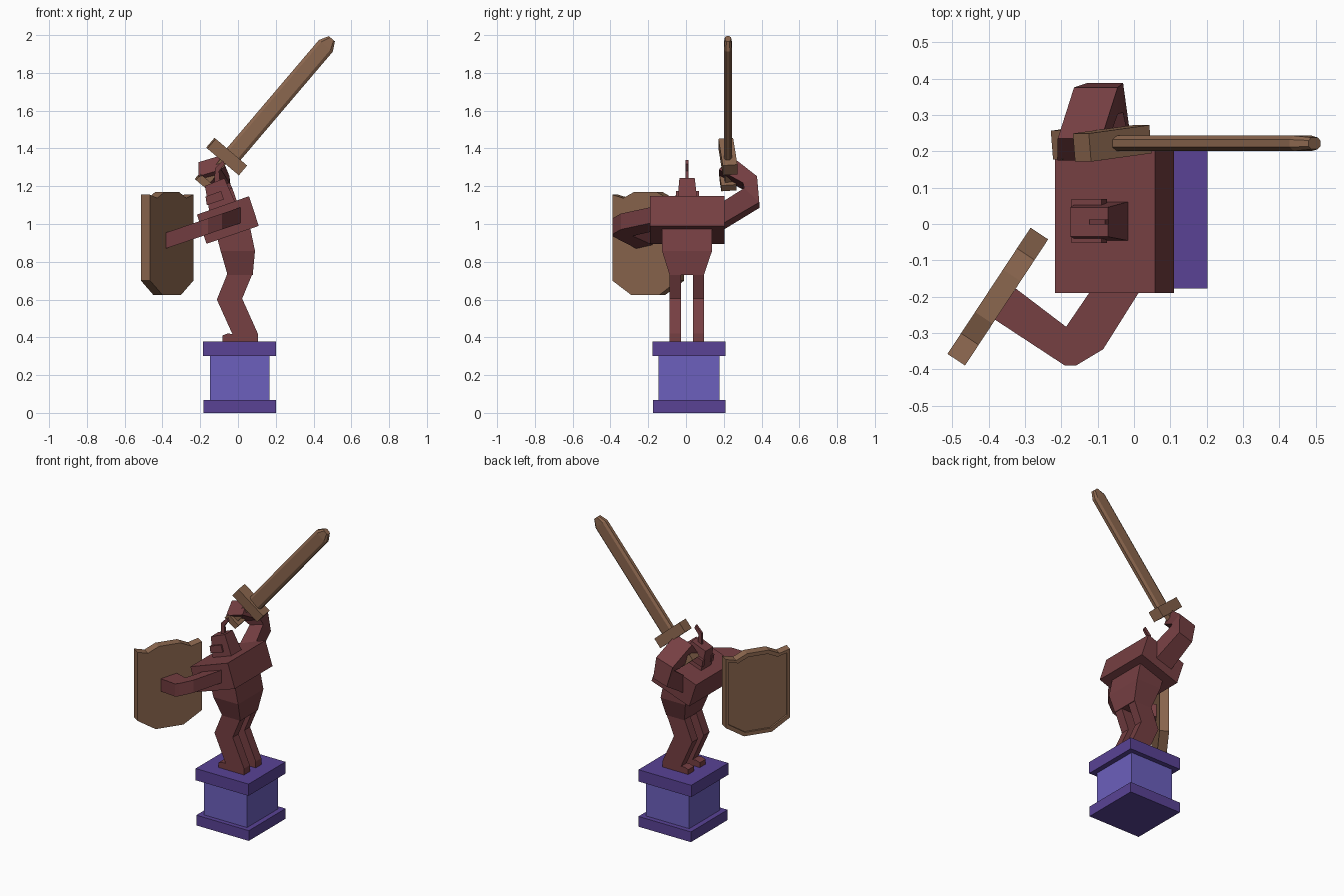
import bpy, bmesh, math
from mathutils import Matrix

if "Cube" in bpy.data.objects:
    bpy.data.objects.remove(bpy.data.objects["Cube"])


def material(name, rgb):
    m = bpy.data.materials.new(name)
    m.diffuse_color = (*rgb, 1)
    m.use_nodes = True
    m.node_tree.nodes["Principled BSDF"].inputs["Base Color"].default_value = m.diffuse_color
    return m


RED = material("dark_red", (0.18, 0.05, 0.055))
BROWN = material("bronze", (0.26, 0.135, 0.077))
VIOLET = material("violet", (0.15, 0.115, 0.51))
TRIM = material("deep_violet", (0.10, 0.055, 0.30))


def loft(name, rings, mat, matrix=None):
    """Skin a solid through matching rings of points and cap both ends."""
    bm = bmesh.new()
    vs = [[bm.verts.new(p) for p in r] for r in rings]
    n = len(vs[0])
    for a, b in zip(vs, vs[1:]):
        for i in range(n):
            j = (i + 1) % n
            bm.faces.new((a[i], a[j], b[j], b[i]))
    bm.faces.new(vs[0][::-1])
    bm.faces.new(vs[-1])
    if matrix:
        bm.transform(matrix)
    bmesh.ops.recalc_face_normals(bm, faces=bm.faces)
    me = bpy.data.meshes.new(name)
    bm.to_mesh(me)
    bm.free()
    ob = bpy.data.objects.new(name, me)
    me.materials.append(mat)
    bpy.context.collection.objects.link(ob)
    return ob


def rect(x0, x1, y0, y1, z, tilt=0):
    """Horizontal rectangle, optionally rising along x."""
    xc = (x0 + x1) / 2
    return [(x, y, z + tilt * (x - xc))
            for x, y in ((x0, y0), (x1, y0), (x1, y1), (x0, y1))]


def box(name, x0, x1, y0, y1, z0, z1, mat, matrix=None):
    return loft(name, [rect(x0, x1, y0, y1, z0), rect(x0, x1, y0, y1, z1)], mat, matrix)


def side_prism(name, profile, y0, y1, mat):
    """Extrude an x-z profile along y."""
    return loft(name, [[(x, y, z) for x, z in profile] for y in (y0, y1)], mat)


# Pedestal
box("pedestal_base", -0.183, 0.202, -0.175, 0.21, 0, 0.068, TRIM)
box("pedestal_block", -0.148, 0.168, -0.145, 0.178, 0.068, 0.3, VIOLET)
box("pedestal_cap", -0.186, 0.202, -0.178, 0.21, 0.3, 0.378, TRIM)

# Legs with feet
leg = [(-0.083, 0.378), (0.105, 0.378), (0.105, 0.42), (0.022, 0.605), (0.078, 0.74),
       (-0.055, 0.74), (-0.112, 0.6), (-0.03, 0.418), (-0.055, 0.42), (-0.083, 0.41)]
side_prism("left_leg", leg, -0.087, -0.026, RED)
side_prism("right_leg", leg, 0.036, 0.095, RED)

# Hips and waist, then the tilted chest
loft("hips_and_waist", [
    rect(-0.055, 0.078, -0.087, 0.095, 0.73),
    rect(-0.092, 0.09, -0.127, 0.138, 0.858),
    rect(-0.13, 0.06, -0.127, 0.138, 1.0)], RED)
side_prism("chest", [(-0.167, 0.895), (0.11, 0.99), (0.058, 1.147), (-0.217, 1.05)],
           -0.19, 0.205, RED)

# Helmeted head with cheek plates and crest
loft("head", [
    rect(-0.15, -0.01, -0.047, 0.063, 1.08, 0.35),
    rect(-0.175, -0.072, -0.035, 0.046, 1.222, 0.4)], RED)
for side, y in (("left", -0.042), ("right", 0.055)):
    side_prism(side + "_cheek_plate",
               [(-0.165, 1.10), (-0.075, 1.13), (-0.09, 1.175), (-0.172, 1.145)],
               y - 0.01, y + 0.014, RED)
side_prism("crest", [(-0.125, 1.21), (-0.095, 1.22), (-0.1, 1.28), (-0.07, 1.318),
                     (-0.08, 1.338), (-0.122, 1.295)], -0.002, 0.013, RED)

# Raised sword arm: rings of outer and inner (y, z) points with an x range
arm = []
for (yo, zo), (yi, zi), x0, x1 in (
        ((0.17, 0.97), (0.17, 1.085), -0.12, 0.0),
        ((0.388, 1.10), (0.308, 1.175), -0.13, -0.03),
        ((0.376, 1.235), (0.302, 1.2), -0.165, -0.045),
        ((0.235, 1.345), (0.175, 1.27), -0.21, -0.09)):
    t = 0.3 * (x1 - x0) / 2
    arm.append([(x0, yo, zo - t), (x1, yo, zo + t), (x1, yi, zi + t), (x0, yi, zi - t)])
loft("sword_arm", arm, RED)

# Shield arm: bent plan shape lying in the tilted chest plane
pairs = [((-0.11, -0.17), (0.025, -0.17)), ((-0.187, -0.283), (-0.085, -0.345)),
         ((-0.187, -0.283), (-0.16, -0.39)), ((-0.187, -0.283), (-0.19, -0.39)),
         ((-0.325, -0.178), (-0.385, -0.262))]
plan = [p[0] for p in (pairs[0], pairs[1], pairs[4])] + [p[1] for p in pairs[::-1]]
loft("shield_arm", [[(x, y, 1.042 + h + 0.34 * x) for x, y in plan]
                    for h in (-0.042, 0.042)], RED)

# Shield: symmetric outline with a recessed front panel
half = [(0.09, 0.625), (0.208, 0.7), (0.208, 1.155), (0.14, 1.137), (0.07, 1.17)]
outline = half + [(-u, z) for u, z in half[::-1]]
place = Matrix.Translation((-0.375, -0.2, 0)) @ Matrix.Rotation(math.atan2(0.835, 0.55), 4, 'Z')


def shield_ring(scale, depth):
    return [(u * scale, depth, 0.9 + (z - 0.9) * scale) for u, z in outline]


loft("shield", [shield_ring(1, -0.029), shield_ring(1, 0.029),
                shield_ring(0.91, 0.029), shield_ring(0.91, 0.016)], BROWN, place)

# Sword, built upright and then leaned over
lean = Matrix.Translation((-0.06, 0.222, 1.357)) @ Matrix.Rotation(math.radians(40.4), 4, 'Y')


def blade_ring(w, core, t, z):
    return [(0.02 + x, y, z) for x, y in (
        (-w, -t / 2), (-core, -t), (core, -t), (w, -t / 2),
        (w, t / 2), (core, t), (-core, t), (-w, t / 2))]


loft("sword_blade", [blade_ring(0.048, 0.032, 0.021, 0),
                     blade_ring(0.048, 0.032, 0.021, 0.787),
                     blade_ring(0.021, 0.012, 0.016, 0.836)], BROWN, lean)
twist = lean @ Matrix.Rotation(math.radians(6), 4, 'Z')
box("sword_guard", -0.11, 0.11, -0.039, 0.039, -0.034, 0.034, BROWN, twist)
box("sword_grip", -0.018, 0.022, -0.018, 0.018, -0.19, -0.02, BROWN, twist)
box("sword_pommel", -0.048, 0.045, -0.04, 0.04, -0.2, -0.16, BROWN, twist)
